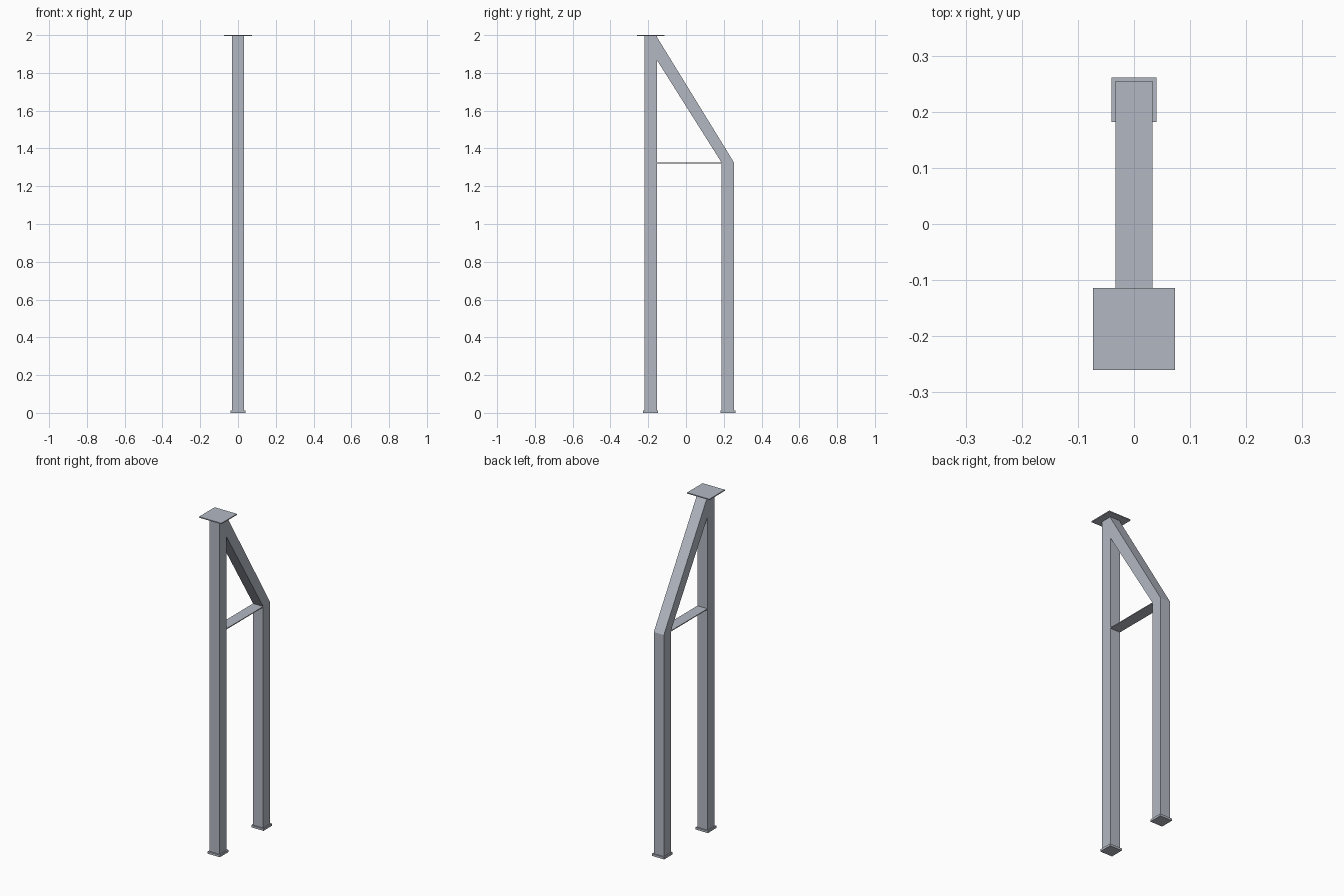
import bpy, bmesh

if "Cube" in bpy.data.objects:
    bpy.data.objects.remove(bpy.data.objects["Cube"])

steel = bpy.data.materials.new("blue_grey_steel")
steel.diffuse_color = (0.45, 0.48, 0.54, 1)
steel.use_nodes = True
steel.node_tree.nodes["Principled BSDF"].inputs["Base Color"].default_value = steel.diffuse_color

W = 0.033                      # half width of the square tube
POST_Y, LEG_Y = -0.187, 0.2215
POST_BACK = POST_Y + W
BEND_Z = 1.325


def side_profile(name, pts, half_x):
    """Extrude a (y, z) outline symmetrically across x."""
    bm = bmesh.new()
    face = bm.faces.new([bm.verts.new((-half_x, y, z)) for y, z in pts])
    ext = bmesh.ops.extrude_face_region(bm, geom=[face])
    moved = [v for v in ext["geom"] if isinstance(v, bmesh.types.BMVert)]
    bmesh.ops.translate(bm, verts=moved, vec=(2 * half_x, 0, 0))
    bmesh.ops.recalc_face_normals(bm, faces=bm.faces)
    me = bpy.data.meshes.new(name)
    bm.to_mesh(me)
    bm.free()
    me.materials.append(steel)
    ob = bpy.data.objects.new(name, me)
    bpy.context.collection.objects.link(ob)
    return ob


def box(name, y0, y1, z0, z1, half_x):
    return side_profile(name, [(y0, z0), (y1, z0), (y1, z1), (y0, z1)], half_x)


# Upright tubes
box("front_post", POST_Y - W, POST_BACK, 0.012, 1.995, W)
box("back_leg", LEG_Y - W, LEG_Y + W, 0.012, BEND_Z, W)

# Sloping brace from the back leg up to the post
side_profile("diagonal_brace", [
    (LEG_Y - W, BEND_Z), (LEG_Y + W, BEND_Z),
    (POST_BACK, 1.99), (POST_BACK, 1.868)], W)

# Thin tie plate between post and leg
box("tie_plate", POST_BACK, LEG_Y - W, BEND_Z - 0.005, BEND_Z, W)

# Feet
for name, y in (("front_foot", POST_Y), ("back_foot", LEG_Y)):
    box(name, y - 0.04, y + 0.04, 0, 0.013, 0.04)

# Mounting plate on top of the post
box("top_plate", POST_Y - 0.073, POST_Y + 0.073, 1.994, 2.0, 0.073)
